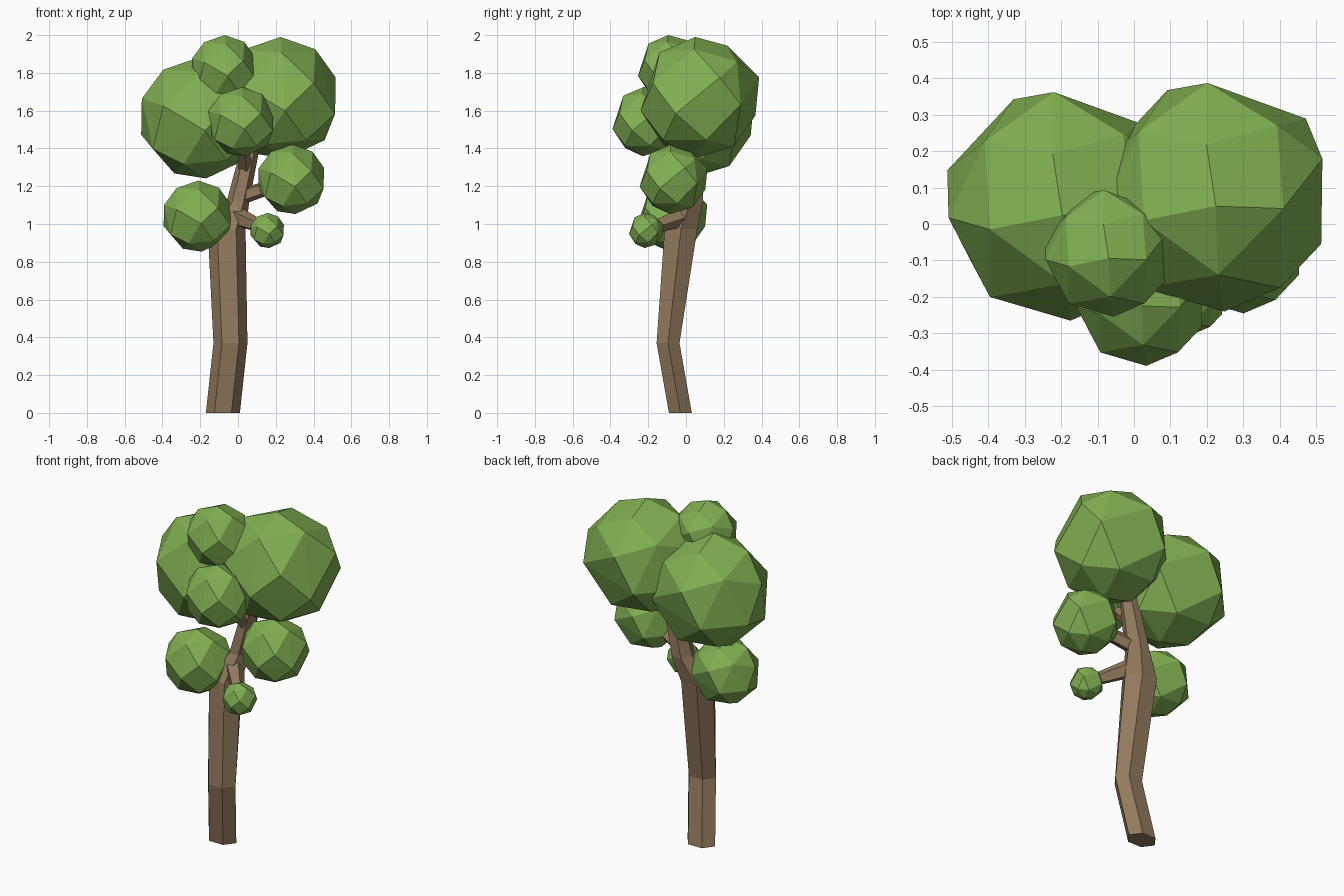
import bpy, bmesh, math
from mathutils import Vector

if "Cube" in bpy.data.objects:
    bpy.data.objects.remove(bpy.data.objects["Cube"])


def material(name, rgb):
    m = bpy.data.materials.new(name)
    m.diffuse_color = (*rgb, 1)
    m.use_nodes = True
    m.node_tree.nodes["Principled BSDF"].inputs["Base Color"].default_value = m.diffuse_color
    return m


bark = material("bark_brown", (0.29, 0.195, 0.11))
leaf = material("leaf_green", (0.216, 0.423, 0.084))


def finish(bm, name, mat):
    bmesh.ops.recalc_face_normals(bm, faces=bm.faces)
    me = bpy.data.meshes.new(name)
    bm.to_mesh(me)
    bm.free()
    me.materials.append(mat)
    ob = bpy.data.objects.new(name, me)
    bpy.context.collection.objects.link(ob)
    return ob


def skin_rings(name, rings, mat):
    """Bridge successive rings of points and cap both ends."""
    bm = bmesh.new()
    loops = [[bm.verts.new(p) for p in ring] for ring in rings]
    for a, b in zip(loops, loops[1:]):
        n = len(a)
        for i in range(n):
            j = (i + 1) % n
            bm.faces.new((a[i], a[j], b[j], b[i]))
    bm.faces.new(loops[0])
    bm.faces.new(loops[-1])
    return finish(bm, name, mat)


def circle(sides):
    return [(math.cos(2 * math.pi * i / sides), math.sin(2 * math.pi * i / sides))
            for i in range(sides)]


def branch(name, start, end, r0, r1, sides=5):
    s, e = Vector(start), Vector(end)
    q = (e - s).to_track_quat('Z', 'Y')
    rings = [[p + q @ Vector((c * r, d * r, 0)) for c, d in circle(sides)]
             for p, r in ((s, r0), (e, r1))]
    skin_rings(name, rings, bark)


# bent six-sided trunk: centre x, y, z, half width x, half width y
trunk = [(-0.08, -0.03, 0, 0.09, 0.07),
         (-0.04, -0.095, 0.37, 0.09, 0.07),
         (-0.06, -0.027, 0.97, 0.10, 0.10),
         (0.0, 0.025, 1.12, 0.06, 0.075),
         (0.06, 0.035, 1.38, 0.05, 0.055),
         (0.13, 0.05, 1.6, 0.04, 0.04)]
skin_rings("trunk", [[(x + rx * c, y + ry * d, z) for c, d in circle(6)]
                     for x, y, z, rx, ry in trunk], bark)

# corners of one coarse faceted clump, shared by all of them
corners = [(.03, -.08, 1), (-.05, .44, .86), (.6, -.1, .8), (.93, .32, .34),
           (.79, .66, -.1), (.92, -.4, -.25), (-.04, .96, .34), (-.38, .9, -.28),
           (-.94, .3, -.27), (-.93, -.1, .32), (-.58, -.2, .79), (.05, -.66, .75),
           (.57, -.77, .25), (.1, -.97, -.2), (-.58, -.77, .2), (-.75, -.45, -.5),
           (-.4, 0, -.9), (.12, -.1, -.98), (.75, .1, -.68), (.3, .55, -.78),
           (.45, -.6, -.68), (-.25, -.6, -.75), (.55, .6, .6), (-.62, .55, .55),
           (-.45, .5, -.72)]
# leaf clumps: name, centre, radius
clumps = [("crown_right", (0.215, 0.075, 1.665), 0.325),
          ("crown_left", (-0.207, 0.05, 1.56), 0.325),
          ("crown_top", (-0.075, -0.08, 1.82), 0.18),
          ("crown_front", (0.015, -0.21, 1.54), 0.185),
          ("clump_right", (0.282, -0.065, 1.235), 0.186),
          ("clump_left", (-0.215, -0.07, 1.04), 0.19),
          ("clump_small", (0.155, -0.21, 0.965), 0.094)]
for name, c, r in clumps:
    bm = bmesh.new()
    for p in corners:
        bm.verts.new(Vector(c) + r * Vector(p))
    bmesh.ops.convex_hull(bm, input=bm.verts)
    finish(bm, name, leaf)

# branches into the clumps
branch("branch_small", (-0.01, -0.02, 1.04), (0.155, -0.21, 0.97), 0.055, 0.03)
branch("branch_right", (0.0, 0.02, 1.14), (0.27, -0.06, 1.23), 0.045, 0.035)
branch("branch_left", (-0.05, -0.03, 0.97), (-0.2, -0.07, 1.04), 0.05, 0.035)
branch("branch_front", (0.04, 0.03, 1.28), (0.015, -0.2, 1.5), 0.04, 0.028)
branch("branch_crown_left", (0.05, 0.035, 1.34), (-0.2, 0.05, 1.55), 0.045, 0.03)
